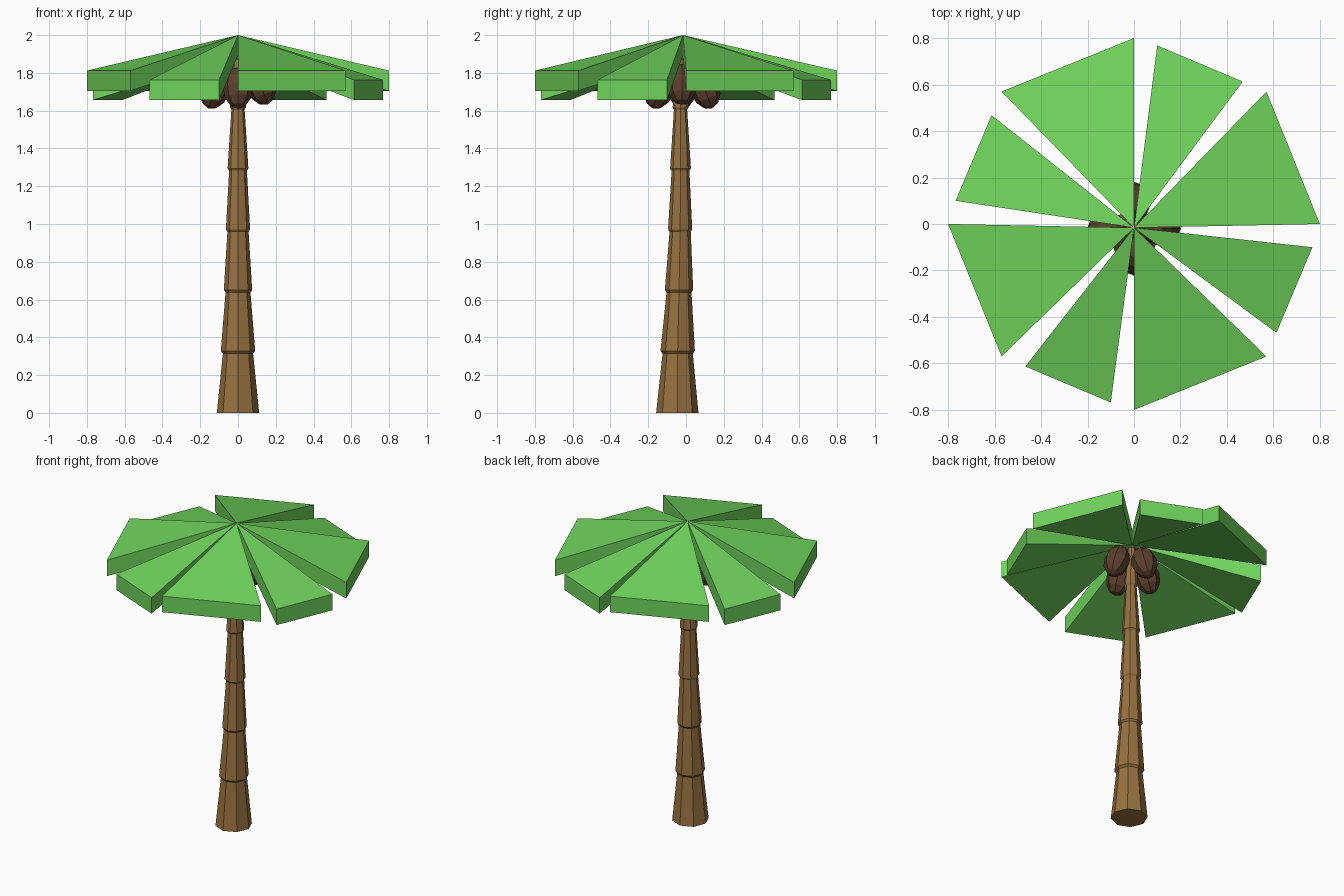
import bpy, bmesh, math
from mathutils import Matrix, Vector

if "Cube" in bpy.data.objects:
    bpy.data.objects.remove(bpy.data.objects["Cube"])


def material(name, rgb):
    m = bpy.data.materials.new(name)
    m.diffuse_color = (*rgb, 1)
    m.use_nodes = True
    m.node_tree.nodes["Principled BSDF"].inputs["Base Color"].default_value = m.diffuse_color
    return m


BARK = material("bark brown", (0.31, 0.165, 0.05))
LEAF = material("leaf green", (0.16, 0.66, 0.105))
NUT = material("dark coconut brown", (0.105, 0.05, 0.025))


def finish(name, bm, mat):
    bmesh.ops.recalc_face_normals(bm, faces=bm.faces[:])
    mesh = bpy.data.meshes.new(name)
    bm.to_mesh(mesh)
    bm.free()
    mesh.materials.append(mat)
    ob = bpy.data.objects.new(name, mesh)
    bpy.context.collection.objects.link(ob)
    return ob


# Trunk: stepped octagonal rings (z, radius, centre y)
def trunk():
    profile = [(0, .112, -.046),
               (.315, .080, -.044), (.328, .091, -.044),
               (.638, .066, -.037), (.650, .075, -.037),
               (.960, .056, -.031), (.972, .064, -.031),
               (1.282, .047, -.029), (1.294, .055, -.029),
               (1.605, .035, -.029), (1.617, .042, -.029),
               (1.87, .026, -.02)]
    bm = bmesh.new()
    rings = []
    for z, r, cy in profile:
        rings.append([bm.verts.new((r * math.cos(k * math.pi / 4),
                                    cy + r * math.sin(k * math.pi / 4), z))
                      for k in range(8)])
    for lo, hi in zip(rings, rings[1:]):
        for k in range(8):
            n = (k + 1) % 8
            bm.faces.new((lo[k], lo[n], hi[n], hi[k]))
    bm.faces.new(rings[0])
    bm.faces.new(rings[-1])
    finish("trunk", bm, BARK)


# Leaf: thick triangular wedge hanging from the crown tip
def leaf(name, a, b, z, turn):
    rot = Matrix.Rotation(turn, 3, 'Z')
    top = [Vector((0, -.016, 2.0)),
           rot @ Vector((*a, z)), rot @ Vector((*b, z))]
    bm = bmesh.new()
    t = [bm.verts.new(p) for p in top]
    u = [bm.verts.new(p - Vector((0, 0, .107))) for p in top]
    bm.faces.new(t)
    bm.faces.new(u[::-1])
    for k in range(3):
        n = (k + 1) % 3
        bm.faces.new((t[k], u[k], u[n], t[n]))
    finish(name, bm, LEAF)


# Coconut: low-poly egg leaning in towards the trunk
def coconut(name, turn, z):
    bm = bmesh.new()
    m = (Matrix.Translation((0, -.02, z)) @ Matrix.Rotation(turn, 4, 'Z')
         @ Matrix.Translation((.118, 0, 0))
         @ Matrix.Rotation(math.radians(-20), 4, 'Y')
         @ Matrix.Diagonal((.079, .079, .115, 1)))
    bmesh.ops.create_uvsphere(bm, u_segments=8, v_segments=6, radius=1, matrix=m)
    finish(name, bm, NUT)


trunk()
for i in range(4):
    turn = i * math.pi / 2
    leaf(f"large_leaf_{i + 1}", (0, .80), (-.57, .57), 1.812, turn)
    leaf(f"small_leaf_{i + 1}", (.10, .768), (.468, .613), 1.763, turn)
    coconut(f"coconut_{i + 1}", turn, 1.74 if i == 0 else 1.72)
